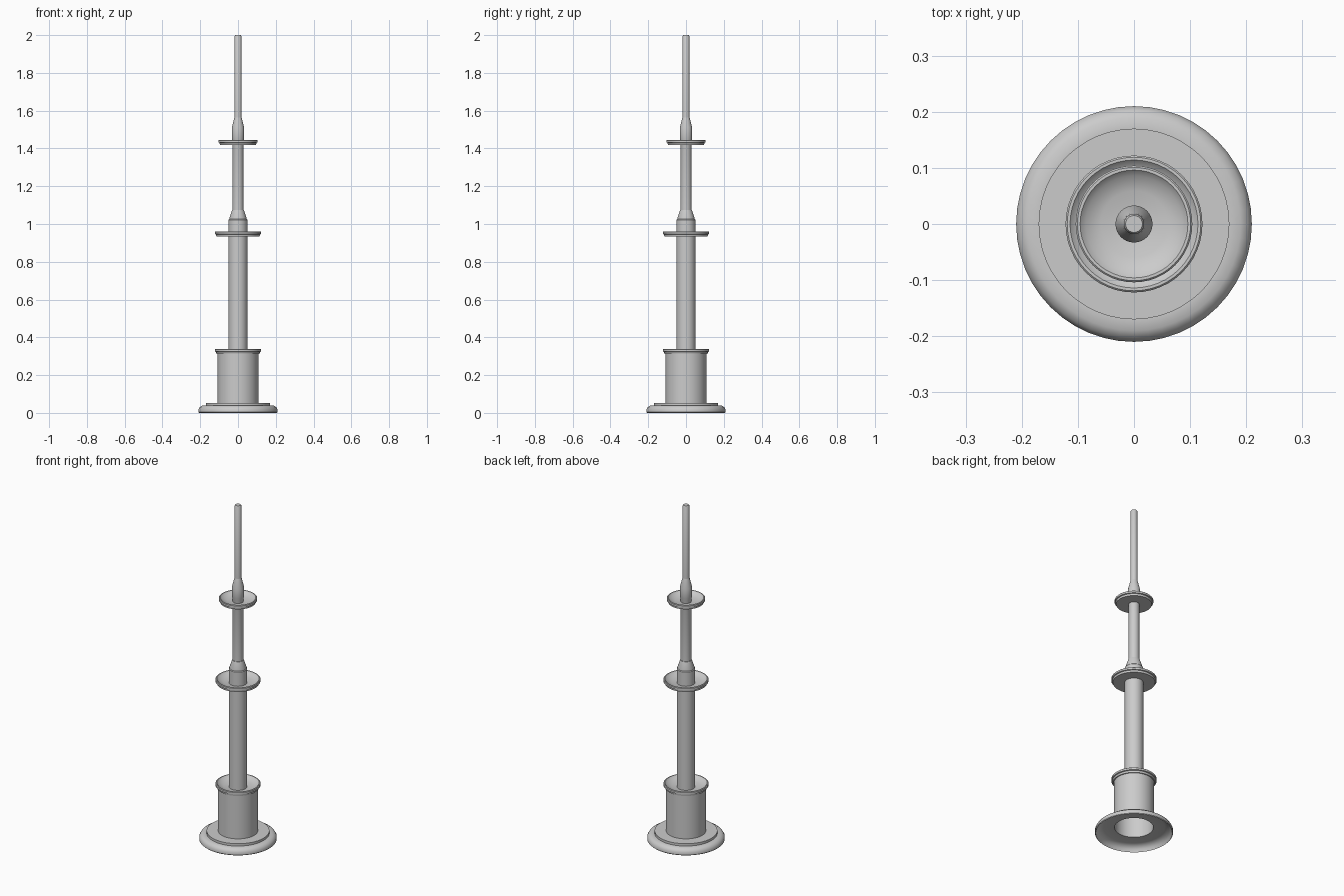
import bpy, bmesh, math

cube = bpy.data.objects.get("Cube")
if cube:
    bpy.data.objects.remove(cube, do_unlink=True)

GREY = (0.6, 0.6, 0.6, 1)
mat = bpy.data.materials.new("plain grey")
mat.use_nodes = True
mat.diffuse_color = GREY
mat.node_tree.nodes["Principled BSDF"].inputs["Base Color"].default_value = GREY


def lathe(name, profile, sides=48):
    """Spin a (radius, height) profile around the z axis."""
    bm = bmesh.new()
    verts = [bm.verts.new((r, 0, z)) for r, z in profile]
    edges = [bm.edges.new(pair) for pair in zip(verts, verts[1:])]
    bmesh.ops.spin(bm, geom=verts + edges, axis=(0, 0, 1), cent=(0, 0, 0),
                   angle=math.tau, steps=sides, use_duplicate=False)
    bmesh.ops.remove_doubles(bm, verts=bm.verts, dist=0.0002)
    bmesh.ops.recalc_face_normals(bm, faces=bm.faces)
    mesh = bpy.data.meshes.new(name)
    bm.to_mesh(mesh)
    bm.free()
    mesh.materials.append(mat)
    obj = bpy.data.objects.new(name, mesh)
    bpy.context.collection.objects.link(obj)
    bpy.ops.object.select_all(action="DESELECT")
    obj.select_set(True)
    bpy.context.view_layer.objects.active = obj
    bpy.ops.object.shade_smooth_by_angle(angle=math.radians(35))
    return obj


def dish(name, z, rim, inner):
    """Stepped round gallery with a flat underside and a shallow bowl on top."""
    lathe(name, [(inner, z), (rim - 0.008, z), (rim - 0.006, z + 0.011),
                 (rim, z + 0.013), (rim, z + 0.024), (rim - 0.003, z + 0.027),
                 (rim - 0.008, z + 0.027), (rim - 0.018, z + 0.016),
                 (rim - 0.045, z + 0.007), (inner, z + 0.003), (inner, z)])


# Hollow foot: rounded outer flange, raised step and open underside
lathe("foot", [(0.206, 0), (0.21, 0.004), (0.21, 0.018), (0.203, 0.03),
               (0.19, 0.039), (0.17, 0.039), (0.17, 0.053), (0.107, 0.053),
               (0.107, 0.035), (0.165, 0.035), (0.185, 0.03), (0.2, 0.016),
               (0.206, 0)])

# Hollow drum on the foot
lathe("drum", [(0.108, 0.035), (0.108, 0.312), (0.04, 0.312), (0.04, 0.306),
               (0.104, 0.306), (0.104, 0.035), (0.108, 0.035)])

# Three galleries
dish("drum_gallery", 0.312, 0.122, 0.04)
dish("middle_gallery", 0.934, 0.122, 0.04)
dish("upper_gallery", 1.419, 0.104, 0.02)

# Mast sections, each with a tapering shoulder
lathe("lower_mast", [(0, 0.306), (0.05, 0.306), (0.05, 1.022), (0.046, 1.026),
                     (0.046, 1.03), (0.031, 1.075), (0, 1.075)])
lathe("middle_mast", [(0, 1.06), (0.029, 1.06), (0.029, 1.44), (0.033, 1.452),
                      (0.033, 1.51), (0.019, 1.565), (0, 1.565)], 32)
lathe("spire", [(0, 1.55), (0.019, 1.55), (0.018, 1.995), (0.015, 2), (0, 2)], 24)
